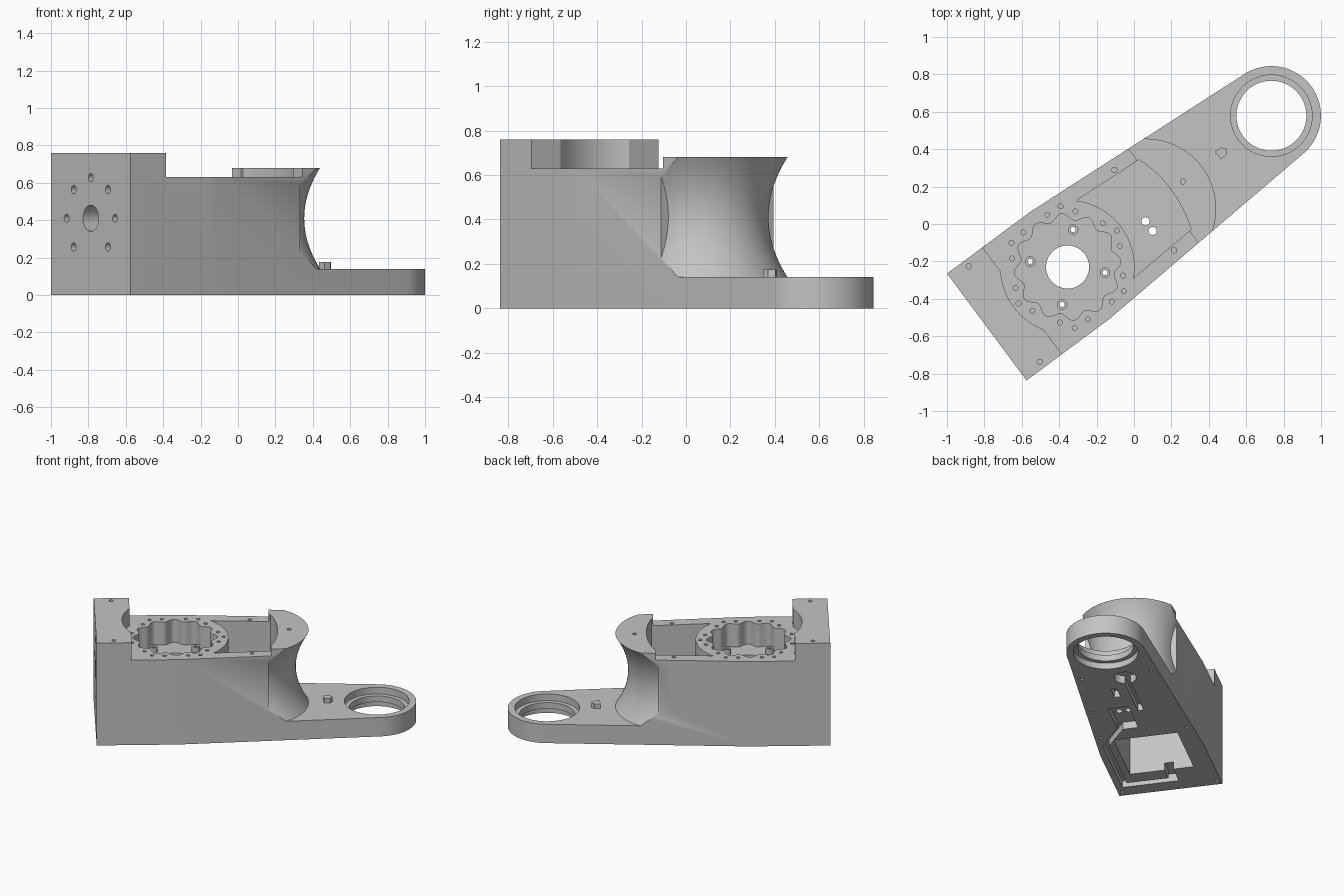
import bpy, bmesh, math
from mathutils import Matrix, Vector

if "Cube" in bpy.data.objects:
    bpy.data.objects.remove(bpy.data.objects["Cube"])

gray = bpy.data.materials.new("machined_gray")
gray.diffuse_color = (0.55, 0.55, 0.55, 1)
gray.use_nodes = True
gray.node_tree.nodes["Principled BSDF"].inputs["Base Color"].default_value = gray.diffuse_color

# Local frame: origin at the gear bore, x along the arm
PLACE = Matrix.Translation((-0.355, -0.23, 0)) @ Matrix.Rotation(math.radians(36.6), 4, 'Z')
RING = 1.357     # distance from gear bore to the end ring


def arc(cx, cy, r, a0, a1, n):
    return [(cx + r * math.cos(a0 + (a1 - a0) * i / n),
             cy + r * math.sin(a0 + (a1 - a0) * i / n)) for i in range(n + 1)]


def circle(cx, cy, r, n=48):
    return arc(cx, cy, r, 0, math.tau, n)[:-1]


def rect(x0, x1, y0, y1):
    return [(x0, y0), (x1, y0), (x1, y1), (x0, y1)]


def solid(name, *prisms, turn=Matrix()):
    """Object made of separate prisms, each given as (points, z0, z1)."""
    bm = bmesh.new()
    for pts, z0, z1 in prisms:
        lo = [bm.verts.new((x, y, z0)) for x, y in pts]
        hi = [bm.verts.new((x, y, z1)) for x, y in pts]
        bm.faces.new(lo)
        bm.faces.new(hi)
        for i in range(len(pts)):
            j = (i + 1) % len(pts)
            bm.faces.new((lo[i], lo[j], hi[j], hi[i]))
    bmesh.ops.recalc_face_normals(bm, faces=bm.faces)
    bm.transform(turn)
    me = bpy.data.meshes.new(name)
    bm.to_mesh(me)
    bm.free()
    me.materials.append(gray)
    ob = bpy.data.objects.new(name, me)
    bpy.context.collection.objects.link(ob)
    return ob


def combine(ob, tool, op='DIFFERENCE'):
    mod = ob.modifiers.new("bool", 'BOOLEAN')
    mod.operation, mod.object, mod.solver = op, tool, 'EXACT'
    bpy.context.view_layer.objects.active = ob
    bpy.ops.object.modifier_apply(modifier=mod.name)
    bpy.data.objects.remove(tool)


def cut(ob, *prisms, turn=Matrix()):
    combine(ob, solid("cutter", *prisms, turn=turn))


# Tapered body outline ending in the ring
tilt = math.asin((0.356 - 0.265) / (RING - 0.015))
half = math.pi / 2 - tilt
outline = [(0.015, 0.356), (-0.538, 0.356), (-0.538, -0.356), (0.015, -0.356)]
outline += arc(RING, 0, 0.265, -half, half, 40)
housing = solid("housing", (outline, 0, 0.76))

# Waisted spool face in front of the body
gap = solid("gap", (rect(0.62, 2, -0.6, 0.6), 0.14, 0.9))
bm = bmesh.new()
rows = []
for i in range(25):
    z = 0.12 + 0.58 * i / 24
    r = 0.29 + 0.085 * ((z - 0.41) / 0.27) ** 2
    rows.append([bm.verts.new((x, y, z)) for x, y in circle(0.522, 0, r, 96)])
for a, b in zip(rows, rows[1:]):
    for i in range(96):
        j = (i + 1) % 96
        bm.faces.new((a[i], a[j], b[j], b[i]))
bm.faces.new(rows[0])
bm.faces.new(rows[-1])
bmesh.ops.recalc_face_normals(bm, faces=bm.faces)
spool = solid("spool")
bm.to_mesh(spool.data)
bm.free()
combine(gap, spool)
combine(housing, gap)

# Stepped top: high end block, low deck, collar
cut(housing, (rect(-0.302, 0.637, -0.6, 0.6), 0.63, 1))
cut(housing, (circle(0, 0, 0.358, 96), 0.63, 1.01))
cut(housing, (rect(0.6, 1.2, -0.6, 0.6), 0.68, 1.02))

# Deck pocket between two arcs
inner = arc(0, 0, 0.358, math.radians(46), math.radians(-46), 24)
outer = arc(0, 0, 0.69, math.radians(-19.7), math.radians(19.7), 24)
cut(housing, (inner + outer, 0.39, 1.03))

# Scalloped gear bore with four screw bosses
scallop = []
for i in range(240):
    a = math.tau * i / 240
    r = 0.268 + 0.018 * math.cos(12 * a)
    scallop.append((r * math.cos(a), r * math.sin(a)))
cut(housing, (scallop, 0.46, 1.04))
posts = [(x, y) for x in (-0.143, 0.143) for y in (-0.143, 0.143)]
combine(housing, solid("bosses", *[(circle(x, y, 0.028, 24), 0.44, 0.5) for x, y in posts]), 'UNION')

# Underside cavity and cable channels
cut(housing, (rect(-0.27, 0.2, -0.22, 0.22), -0.1, 0.35))
cut(housing, (rect(-0.43, 0.14, -0.31, -0.27), -0.11, 0.05))
cut(housing, (rect(-0.43, -0.38, -0.28, 0.08), -0.12, 0.06))
cut(housing, (rect(-0.40, -0.25, 0.02, 0.08), -0.13, 0.055))
cut(housing, ([(0.13, -0.31), (0.35, -0.16), (0.35, -0.11), (0.13, -0.27)], -0.14, 0.052))
cut(housing, (rect(0.33, 0.62, -0.16, -0.02), -0.15, 0.054))
cut(housing, (rect(0.55, 0.95, 0.03, 0.07), -0.16, 0.051))
cut(housing, (circle(1.0, 0.05, 0.075, 32), -0.17, 0.057))
cut(housing, (rect(0.76, 0.87, -0.08, -0.04), -0.18, 0.05))

# Vertical bores: gear centre, boss screws, cable holes
cut(housing, (circle(0, 0, 0.115, 64), 0.3, 0.6),
    *[(circle(x, y, 0.014, 16), 0.3, 0.6) for x, y in posts],
    *[(circle(0.48, y, 0.022, 24), -0.2, 0.45) for y in (-0.052, -0.116)])

# End ring: through bore with a ledge
cut(housing, (circle(RING, 0, 0.187, 64), -0.2, 0.3))
cut(housing, (circle(RING, 0, 0.218, 64), 0.09, 0.31),
    (circle(RING, 0, 0.218, 64), -0.21, 0.045))

# Small threaded holes: gear rim triples, block, deck, collar, base
drill = []
for k in range(6):
    for off, r in ((-14.6, 0.3), (0, 0.327), (14.6, 0.3)):
        a = math.radians(60 * k + off)
        drill.append((circle(r * math.cos(a), r * math.sin(a), 0.013, 16), 0.55, 0.7))
for side in (-1, 1):
    drill.append((circle(-0.422, 0.318 * side, 0.014, 16), 0.66, 0.9))
    drill.append((circle(0.51, 0.268 * side, 0.014, 16), 0.55, 0.7))
    for x, y in ((-0.49, 0.325), (0.25, 0.3), (0.6, 0.27), (1.05, 0.24)):
        drill.append((circle(x, y * side, 0.012, 12), -0.1, 0.04))
drill.append((circle(0.768, 0, 0.014, 16), 0.6, 0.8))
cut(housing, *drill)

# Bolt circle on the end face: prism axis turned to run along the arm
face_turn = Matrix(((0, 0, 1, 0), (1, 0, 0, 0), (0, 1, 0, 0), (0, 0, 0, 1)))
bolts = [(circle(0, 0.41, 0.07, 40), -0.7, -0.36)]
for k in range(8):
    if k != 6:
        a = k * math.pi / 4
        bolts.append((circle(0.217 * math.cos(a), 0.41 + 0.217 * math.sin(a), 0.022, 20), -0.7, -0.45))
cut(housing, *bolts, turn=face_turn)

# Two cable ports through the side wall
side_turn = Matrix(((1, 0, 0, 0), (0, 0, 1, 0), (0, 1, 0, 0), (0, 0, 0, 1)))
cut(housing, (circle(0.48, 0.48, 0.054, 40), 0.15, 0.6),
    (circle(0.48, 0.28, 0.054, 40), -0.15, 0.6), turn=side_turn)

# Locating pin on the arm plate
pin = solid("locating_pin", ([(1.0, -0.025), (1.04, -0.025), (1.06, 0), (1.04, 0.025), (1.0, 0.025)], 0.13, 0.175))

for ob in (housing, pin):
    ob.data.transform(PLACE)
    bpy.ops.object.select_all(action='DESELECT')
    ob.select_set(True)
    bpy.context.view_layer.objects.active = ob
    bpy.ops.object.shade_smooth_by_angle(angle=math.radians(30))
